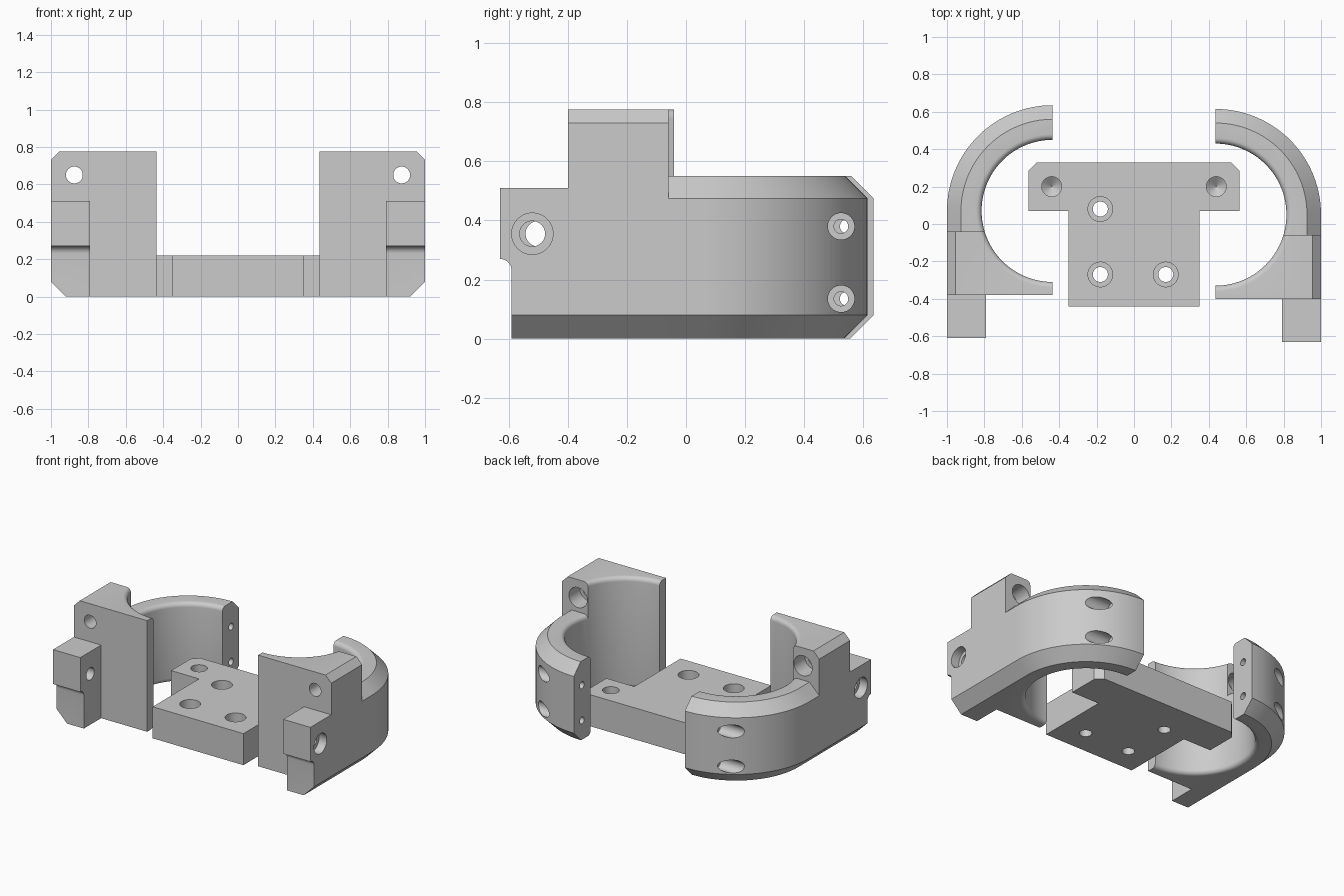
import bpy, bmesh, math
from mathutils import Matrix, Vector

if "Cube" in bpy.data.objects:
    bpy.data.objects.remove(bpy.data.objects["Cube"])

grey = bpy.data.materials.new("grey")
grey.diffuse_color = (0.6, 0.6, 0.6, 1)
grey.use_nodes = True
grey.node_tree.nodes["Principled BSDF"].inputs["Base Color"].default_value = grey.diffuse_color


def make(name, bm):
    bmesh.ops.recalc_face_normals(bm, faces=bm.faces)
    me = bpy.data.meshes.new(name)
    bm.to_mesh(me)
    bm.free()
    me.materials.append(grey)
    ob = bpy.data.objects.new(name, me)
    bpy.context.collection.objects.link(ob)
    return ob


def loft(name, rings):
    """Closed solid through stacked outlines."""
    bm = bmesh.new()
    loops = [[bm.verts.new(p) for p in r] for r in rings]
    n = len(loops[0])
    for a, b in zip(loops, loops[1:]):
        for i in range(n):
            j = (i + 1) % n
            bm.faces.new((a[i], a[j], b[j], b[i]))
    bm.faces.new(loops[0][::-1])
    bm.faces.new(loops[-1])
    return make(name, bm)


def prism(name, pts, axis, lo, hi):
    """Extrude a 2D outline along an axis (the other two axes keep xyz order)."""
    def put(p, d):
        q = list(p)
        q.insert(axis, d)
        return q
    return loft(name, [[put(p, d) for p in pts] for d in (lo, hi)])


def turned(name, profile, origin, axis='Z', seg=48):
    """Solid of revolution from (radius, distance) pairs."""
    rot = {'X': Matrix.Rotation(math.pi / 2, 3, 'Y'),
           'Y': Matrix.Rotation(-math.pi / 2, 3, 'X'),
           'Z': Matrix.Identity(3)}[axis]
    rings = []
    for r, d in profile:
        rings.append([Vector(origin) + rot @ Vector((r * math.cos(t), r * math.sin(t), d))
                      for t in (2 * math.pi * i / seg for i in range(seg))])
    return loft(name, rings)


def boolean(ob, other, op='DIFFERENCE'):
    m = ob.modifiers.new("bool", 'BOOLEAN')
    m.operation, m.solver, m.object = op, 'EXACT', other
    dg = bpy.context.evaluated_depsgraph_get()
    me = bpy.data.meshes.new_from_object(ob.evaluated_get(dg))
    ob.modifiers.clear()
    ob.data = me
    bpy.data.objects.remove(other)


CX, CY, R, RI, F = 0.435, 0.05, 0.565, 0.38, 0.03
FRONT, BACK = -0.40, -0.06


def bore(top):
    """Round opening with rounded lips at the bottom and at the given top."""
    arc = [(RI + F - F * math.sin(a), F - F * math.cos(a))
           for a in (math.pi / 12 * i for i in range(7))]
    prof = [(RI + F, -0.1)] + arc + [(r, top - z) for r, z in arc[::-1]] + [(RI + F, top + 0.1)]
    return turned("bore_cutter", prof, (CX, CY, 0), seg=128)


def ring_outline(o, z):
    pts = [(CX, BACK, z), (1 - o, BACK, z)]
    for i in range(33):
        t = math.pi / 2 * i / 32
        pts.append((CX + (R - o) * math.cos(t), CY + (R - o) * math.sin(t), z))
    return pts


# Curved arm with bevelled outer rims
bracket = loft("right_bracket", [ring_outline(o, z) for o, z in
                                 ((0.08, 0), (0, 0.08), (0, 0.475), (0.075, 0.55))])
boolean(bracket, bore(0.55))

# Tall front block
block = prism("block", [(CX, 0), (0.92, 0), (1, 0.08), (1, 0.73), (0.955, 0.775), (CX, 0.775)],
              1, FRONT, BACK)
boolean(block, bore(0.775))
boolean(bracket, block, 'UNION')

# Front tab with rounded notch underneath
tab = prism("tab", [(0.79, 0), (0.92, 0), (1, 0.08), (1, 0.51), (0.79, 0.51)], 1, -0.63, FRONT)
notch = [(-0.7, -0.1), (-0.59, -0.1)]
notch += [(-0.63 + 0.04 * math.cos(a), 0.23 + 0.04 * math.sin(a))
          for a in (math.pi / 16 * i for i in range(9))]
notch += [(-0.7, 0.27)]
boolean(tab, prism("notch_cutter", notch, 0, 0.7, 1.1))
boolean(bracket, tab, 'UNION')

# Stepped screw holes: tab, arm pair, block
boolean(bracket, turned("hole", [(0.043, 0.7), (0.043, 0.94), (0.07, 0.94), (0.07, 1.1)],
                        (0, -0.52, 0.355), 'X'))
for z in (0.135, 0.38):
    boolean(bracket, turned("hole", [(0.024, 0.3), (0.024, 0.62), (0.045, 0.62), (0.045, 1.1)],
                            (0, 0.525, z), 'X'))
boolean(bracket, turned("hole", [(0.045, -0.5), (0.045, -0.18), (0.07, -0.18), (0.07, 0.0)],
                        (0.875, 0, 0.65), 'Y'))

# Mirrored bracket on the other side
bm = bmesh.new()
bm.from_mesh(bracket.data)
bmesh.ops.transform(bm, matrix=Matrix.Translation((0, 0.02, 0)) @ Matrix.Diagonal((-1, 1, 1, 1)),
                    verts=bm.verts)
bmesh.ops.reverse_faces(bm, faces=bm.faces)
left = make("left_bracket", bm)

# T-shaped mounting plate
half = [(0.35, -0.44), (0.35, 0.07), (0.565, 0.07), (0.565, 0.285), (0.52, 0.33)]
plate = prism("mounting_plate", half + [(-x, y) for x, y in half[::-1]], 2, 0, 0.22)
for x, y in ((-0.18, 0.08), (-0.18, -0.27), (0.17, -0.27)):
    boolean(plate, turned("hole", [(0.04, -0.1), (0.04, 0.11), (0.066, 0.11), (0.066, 0.3)],
                          (x, y, 0)))
for x in (-0.44, 0.44):  # blind holes with conical ends
    boolean(plate, turned("hole", [(0.002, 0.09), (0.053, 0.13), (0.053, 0.3)], (x, 0.2, 0)))

# Smooth curved walls, keep edges crisp
for ob in (bracket, left, plate):
    for o in bpy.context.view_layer.objects:
        o.select_set(o == ob)
    bpy.context.view_layer.objects.active = ob
    bpy.ops.object.shade_smooth_by_angle(angle=math.radians(30))
